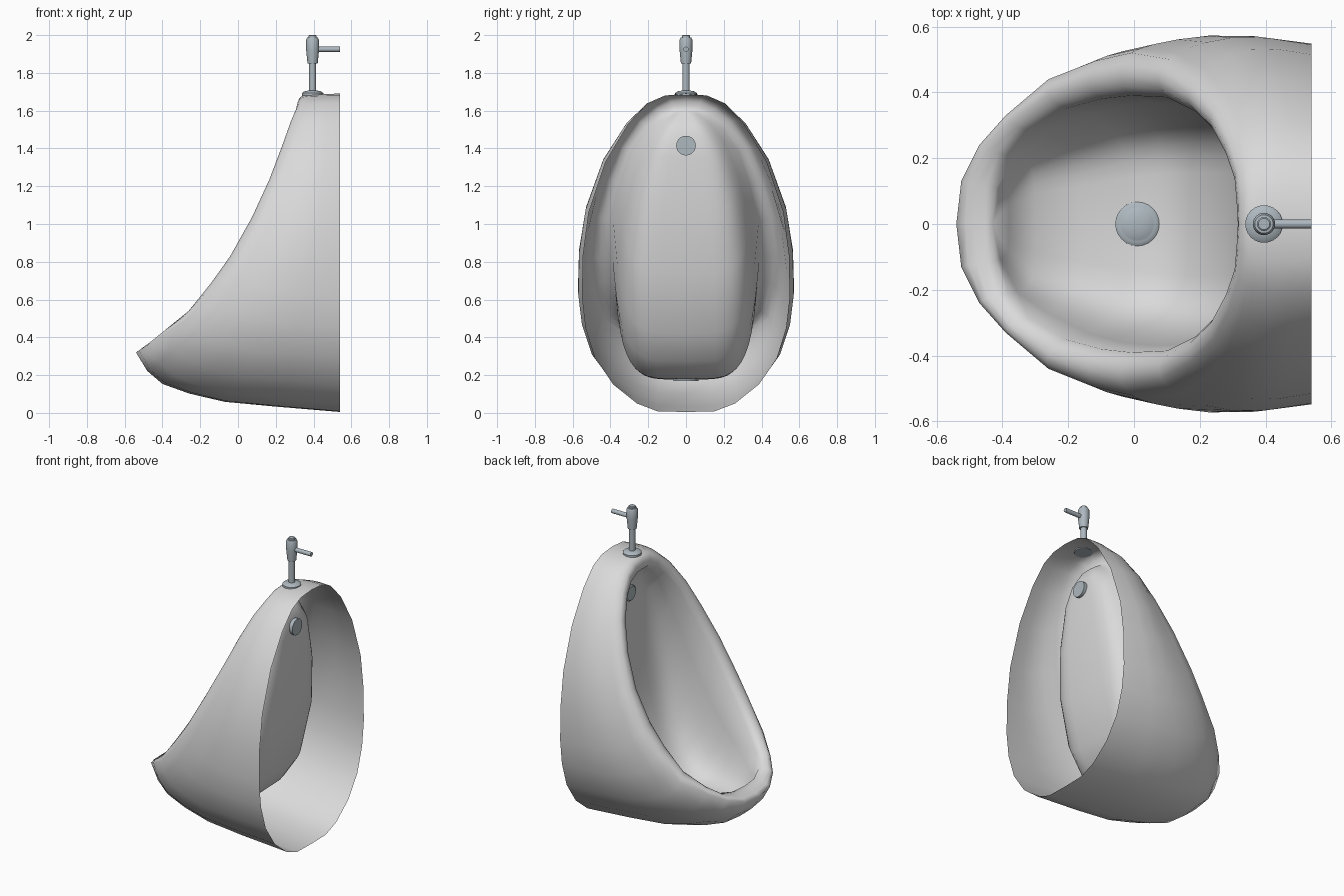
import bpy, bmesh, math
from mathutils import Vector

if "Cube" in bpy.data.objects:
    bpy.data.objects.remove(bpy.data.objects["Cube"])


def material(name, rgb):
    m = bpy.data.materials.new(name)
    m.diffuse_color = (*rgb, 1)
    m.use_nodes = True
    m.node_tree.nodes["Principled BSDF"].inputs["Base Color"].default_value = m.diffuse_color
    return m


PORCELAIN = material("porcelain white", (0.70, 0.70, 0.70))
CHROME = material("chrome grey", (0.42, 0.48, 0.52))

# Half outlines, bottom centre to top centre
BACK = [(0, .005), (.15, .008), (.26, .05), (.385, .15), (.48, .29), (.53, .45), (.548, .61),
        (.545, .83), (.515, 1.06), (.425, 1.33), (.305, 1.53), (.20, 1.64), (.11, 1.68), (0, 1.69)]
RIM_OUT = [(-.54, 0, .32), (-.525, .13, .33), (-.47, .24, .365), (-.39, .33, .42), (-.26, .44, .505),
           (-.12, .495, .655), (-.01, .52, .80), (.11, .50, 1.02), (.20, .44, 1.23), (.265, .37, 1.40),
           (.31, .27, 1.55), (.33, .17, 1.63), (.34, .09, 1.67), (.34, 0, 1.68)]
RIM_IN = [(-.43, 0, .36), (-.42, .11, .36), (-.385, .21, .38), (-.32, .285, .44), (-.21, .35, .54),
          (-.10, .38, .69), (-.01, .39, .82), (.10, .385, 1.01), (.19, .34, 1.20), (.25, .28, 1.38),
          (.29, .20, 1.50), (.31, .13, 1.57), (.315, .06, 1.60), (.32, 0, 1.60)]
# Bowl centre line (x, z): front lip, floor, sloping back wall, top
CENTRE = [(-.43, .36), (-.38, .26), (-.30, .20), (-.16, .178), (-.02, .176), (.09, .180), (.20, .275),
          (.30, .42), (.375, .74), (.41, 1.05), (.418, 1.35), (.41, 1.47), (.375, 1.56), (.32, 1.60)]
# Outer wall easing from back (1) to rim (0)
EASE = [(1, 1), (.685, .91), (.435, .83), (.26, .69), (.13, .53), (.055, .31), (0, 0)]


def strand(i):
    """Points from the back edge, over the rim, to the bowl centre line."""
    o, n = Vector(RIM_OUT[i]), Vector(RIM_IN[i])
    b = Vector((.54, *BACK[i]))
    pts = []
    for t, e in EASE:
        p = Vector((o.x + (b.x - o.x) * t, o.y + (b.y - o.y) * e, o.z + (b.z - o.z) * e))
        p.y *= 1 + .055 * math.sin(math.pi * t)
        pts.append(p)
    k = math.sin(math.pi * i / 13)
    lift = Vector((-.032 * k, 0, .008 + .011 * k)) if i < 11 else Vector((-.012, 0, .01))
    for f, h in ((.25, .75), (.5, 1), (.78, .72)):
        pts.append(o.lerp(n, f) + lift * h)
    pts.append(n)
    cx, cz = CENTRE[i]
    taper = .13 if 3 <= i <= 7 else .04
    for s in range(1, 11):
        a = math.pi / 2 * s / 10
        f = math.sin(a) ** .55
        y = 0 if s == 10 else n.y * math.cos(a) ** .42 * (1 - taper * f)
        pts.append(Vector((n.x + (cx - n.x) * f, y, n.z + (cz - n.z) * f)))
    return pts


# Porcelain shell, both halves
bm = bmesh.new()
for side in (1, -1):
    grid = [[bm.verts.new((p.x, p.y * side, p.z)) for p in strand(i)] for i in range(14)]
    for r, q in zip(grid, grid[1:]):
        for j in range(len(r) - 1):
            f = [r[j], r[j + 1], q[j + 1], q[j]]
            bm.faces.new(f if side > 0 else f[::-1])
bmesh.ops.remove_doubles(bm, verts=bm.verts, dist=.0005)
bmesh.ops.dissolve_degenerate(bm, edges=bm.edges, dist=.0005)
bmesh.ops.recalc_face_normals(bm, faces=bm.faces)
# make the outside face outward
far = max(bm.faces, key=lambda f: f.calc_center_median().y)
if far.normal.y < 0:
    bmesh.ops.reverse_faces(bm, faces=bm.faces)
for f in bm.faces:
    f.smooth = True
me = bpy.data.meshes.new("urinal_shell")
bm.to_mesh(me)
bm.free()
me.materials.append(PORCELAIN)
shell = bpy.data.objects.new("urinal_shell", me)
bpy.context.collection.objects.link(shell)


def turned(name, profile, loc, rot=(0, 0, 0), n=24):
    """Lathe a (radius, height) profile around local z, with capped ends."""
    b = bmesh.new()
    rings = [[b.verts.new((r * math.cos(2 * math.pi * k / n), r * math.sin(2 * math.pi * k / n), h))
              for k in range(n)] for r, h in profile]
    for lo, hi in zip(rings, rings[1:]):
        for k in range(n):
            b.faces.new((lo[k], lo[(k + 1) % n], hi[(k + 1) % n], hi[k]))
    b.faces.new(rings[0][::-1])
    b.faces.new(rings[-1])
    m = bpy.data.meshes.new(name)
    b.to_mesh(m)
    b.free()
    m.materials.append(CHROME)
    ob = bpy.data.objects.new(name, m)
    ob.location, ob.rotation_euler = loc, rot
    bpy.context.collection.objects.link(ob)
    bpy.ops.object.select_all(action='DESELECT')
    ob.select_set(True)
    bpy.context.view_layer.objects.active = ob
    bpy.ops.object.shade_smooth_by_angle(angle=math.radians(35))
    return ob


# Flush pipe, valve and lever
X = .395
ALONG_X = (0, math.pi / 2, 0)
turned("pipe_flange", [(.057, 1.68), (.057, 1.693), (.045, 1.702), (.025, 1.706)], (X, 0, 0))
turned("flush_pipe", [(.019, 1.69), (.019, 1.87)], (X, 0, 0))
turned("valve_body", [(.027, 1.85), (.034, 1.92), (.034, 1.975), (.028, 1.987), (.021, 1.988),
                      (.021, 1.997), (.017, 2.0)], (X, 0, 0))
turned("valve_lever", [(.014, .02), (.014, .145)], (X, 0, 1.925), ALONG_X, 16)

# Water inlet and floor drain
turned("water_inlet", [(.045, .40), (.052, .405), (.052, .435)], (0, 0, 1.415), ALONG_X)
turned("floor_drain", [(.067, .168), (.067, .182), (.058, .188), (.054, .188), (.048, .191),
                       (.03, .196), (.012, .198)], (.01, 0, 0))
